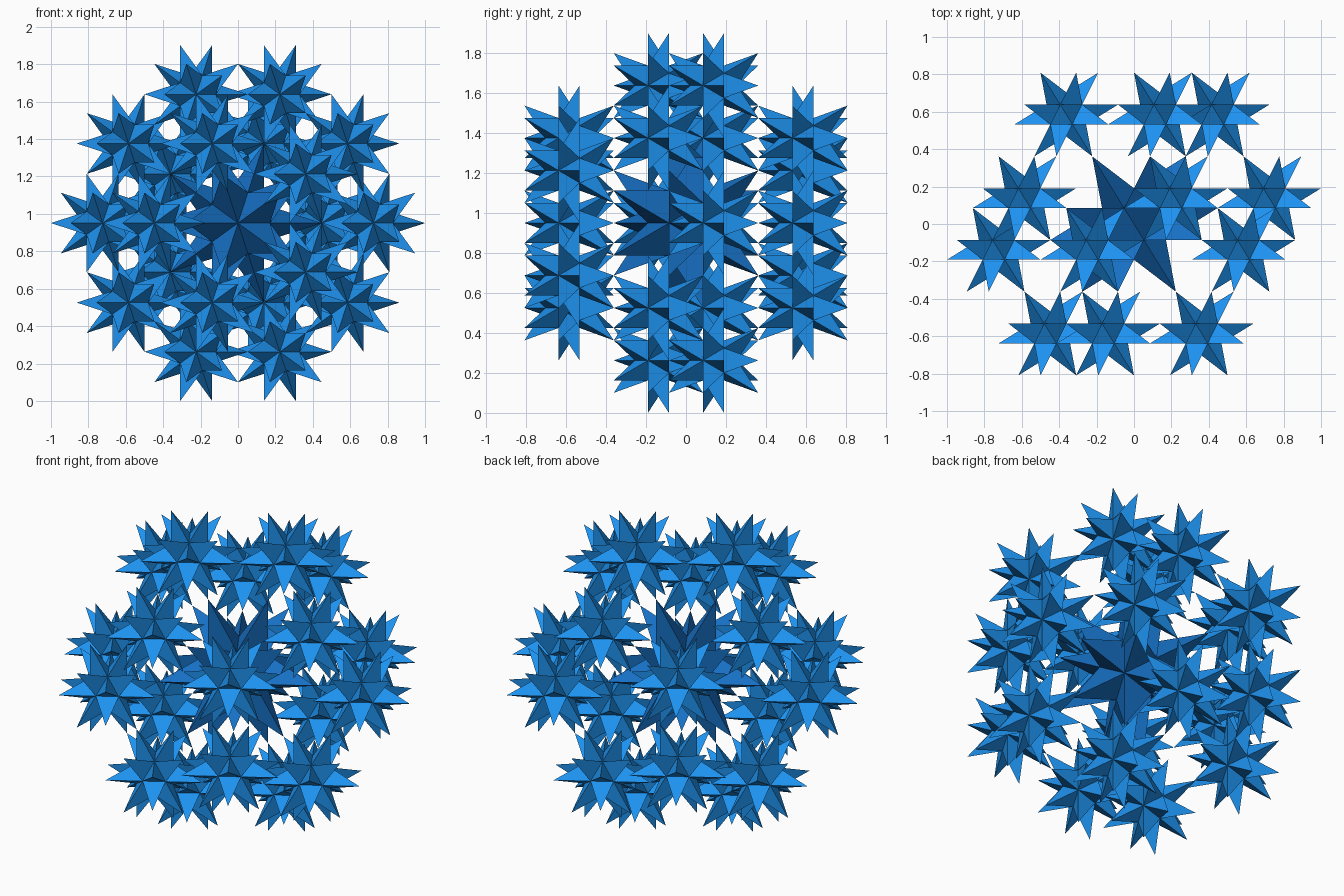
import bpy, bmesh
from math import sin, cos, radians, sqrt
from mathutils import Vector

if "Cube" in bpy.data.objects:
    bpy.data.objects.remove(bpy.data.objects["Cube"])

PHI = (1 + sqrt(5)) / 2
SPREAD = 0.7368            # distance of the outer star centres
R_CORE = SPREAD / PHI      # tip radius of the central star
R_SMALL = SPREAD / PHI**2  # tip radius of the outer stars
CENTRE = Vector((0, 0, 0.951))


def material(name, colour):
    m = bpy.data.materials.new(name)
    m.diffuse_color = colour
    m.use_nodes = True
    m.node_tree.nodes["Principled BSDF"].inputs["Base Color"].default_value = m.diffuse_color
    return m


def star_mesh(name, tip, mat):
    """Icosahedron core (five-fold axis along y) with a three-sided spike on each face."""
    core = 0.4195 * tip
    bm = bmesh.new()
    for side in (1, -1):
        bm.verts.new((0, side * core, 0))
        for k in range(5):
            a = radians(72 * k + (36 if side > 0 else 0))
            bm.verts.new(core * Vector((0.8944 * cos(a), side * 0.4472, 0.8944 * sin(a))))
    bmesh.ops.convex_hull(bm, input=bm.verts[:])
    spikes = bmesh.ops.poke(bm, faces=bm.faces[:])["verts"]
    dirs = [v.co.normalized() for v in spikes]
    for v, d in zip(spikes, dirs):
        v.co = d * tip
    bmesh.ops.recalc_face_normals(bm, faces=bm.faces[:])
    me = bpy.data.meshes.new(name)
    bm.to_mesh(me)
    bm.free()
    me.materials.append(mat)
    return me, dirs


def place(name, me, loc):
    ob = bpy.data.objects.new(name, me)
    ob.location = loc
    bpy.context.collection.objects.link(ob)


# Central star
core_mesh, directions = star_mesh("central_star", R_CORE,
                                  material("deep_blue", (0.008, 0.16, 0.55, 1)))
place("central_star", core_mesh, CENTRE)

# Twenty outer stars, one beyond each spike of the central star
small_mesh, _ = star_mesh("outer_star", R_SMALL,
                          material("bright_blue", (0.013, 0.29, 0.87, 1)))
for i, d in enumerate(directions):
    place(f"outer_star_{i + 1:02d}", small_mesh, CENTRE + d * SPREAD)
